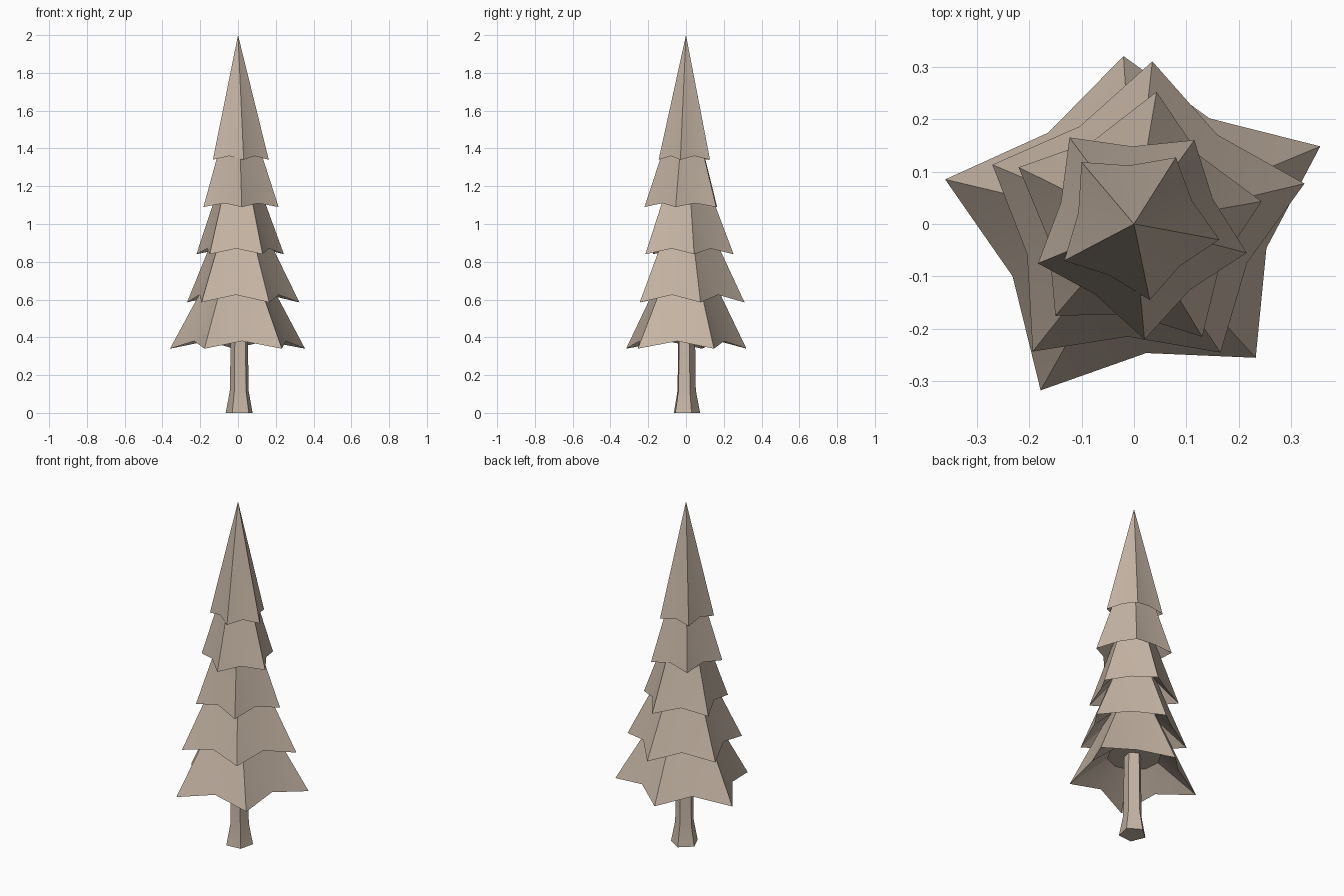
import bpy
import bmesh
from math import cos, sin, radians
from mathutils import Vector

cube = bpy.data.objects.get("Cube")
if cube:
    bpy.data.objects.remove(cube, do_unlink=True)

# Single flat colour
beige = bpy.data.materials.new("pale_beige")
beige.use_nodes = True
COLOUR = (0.56, 0.46, 0.375, 1)
beige.diffuse_color = COLOUR
beige.node_tree.nodes["Principled BSDF"].inputs["Base Color"].default_value = COLOUR


def finish(bm, name):
    bmesh.ops.recalc_face_normals(bm, faces=bm.faces)
    mesh = bpy.data.meshes.new(name)
    bm.to_mesh(mesh)
    bm.free()
    mesh.materials.append(beige)
    obj = bpy.data.objects.new(name, mesh)
    bpy.context.collection.objects.link(obj)
    bpy.ops.object.select_all(action="DESELECT")
    obj.select_set(True)
    bpy.context.view_layer.objects.active = obj
    bpy.ops.object.shade_smooth_by_angle(angle=radians(25))
    return obj


def branch_tier(name, tips, z, rise, notch, apex=None):
    """Hollow star-shaped skirt with five drooping tips and raised notches."""
    bm = bmesh.new()
    pts = [Vector((x, y, 0)) for x, y in tips]
    n = len(pts)
    top_z, top_scale = z + 0.38, 0.43
    mean = sum(p.length for p in pts) / n
    rim, ceiling = [], []
    for i, p in enumerate(pts):
        mid = (p + pts[(i + 1) % n]) * 0.5
        for q, scale, dz in ((p, 1, 0), (mid, notch, rise)):
            rim.append(bm.verts.new(q * scale + Vector((0, 0, z + dz))))
            ceiling.append(bm.verts.new(q.normalized() * mean * 0.4
                                        + Vector((0, 0, z + 0.14))))
    if apex:
        top = [bm.verts.new((0, 0, apex))] * n
    else:
        top = [bm.verts.new(p * top_scale + Vector((0, 0, top_z))) for p in pts]
        bm.faces.new(top)
    # Outer slopes, folded gently at each notch
    for i in range(n):
        j = (i + 1) % n
        a, m, b = rim[2 * i], rim[2 * i + 1], rim[2 * j]
        bm.faces.new((a, m, top[i]))
        bm.faces.new((m, b, top[j]))
        if not apex:
            bm.faces.new((m, top[j], top[i]))
    # Recessed underside
    for i in range(2 * n):
        j = (i + 1) % (2 * n)
        bm.faces.new((rim[j], rim[i], ceiling[i], ceiling[j]))
    bm.faces.new(ceiling)
    return finish(bm, name)


# Foliage tiers: name, tips, tip height, notch rise, notch depth, apex
tiers = [
    ("bottom_branches", [(-.36, .085), (-.02, .32), (.355, .148),
                         (.232, -.255), (-.178, -.317)], .34, .04, .86, None),
    ("lower_branches", [(-.27, .113), (.035, .31), (.325, .077),
                        (.165, -.245), (-.193, -.243)], .585, .04, .88, None),
    ("middle_branches", [(-.22, .108), (.043, .252), (.243, .043),
                         (.13, -.215), (-.15, -.175)], .84, .03, .88, None),
    ("upper_branches", [(-.123, .165), (.115, .16), (.215, -.055),
                        (.02, -.22), (-.183, -.075)], 1.09, .02, .91, None),
    ("treetop", [(-.1, .118), (.08, .127), (.163, -.03),
                 (.03, -.145), (-.133, -.07)], 1.34, .02, .91, 2.0),
]
for tier in tiers:
    branch_tier(*tier)

# Five-sided trunk with a flared foot
bm = bmesh.new()
rings = []
for z, r in ((0, .075), (.12, .052), (.5, .047)):
    angles = [radians(23 + 72 * k) for k in range(5)]
    rings.append([bm.verts.new((.008 + r * cos(a), r * sin(a), z)) for a in angles])
for low, high in zip(rings, rings[1:]):
    for i in range(5):
        j = (i + 1) % 5
        bm.faces.new((low[i], low[j], high[j], high[i]))
bm.faces.new(rings[0])
bm.faces.new(rings[-1])
finish(bm, "trunk")
